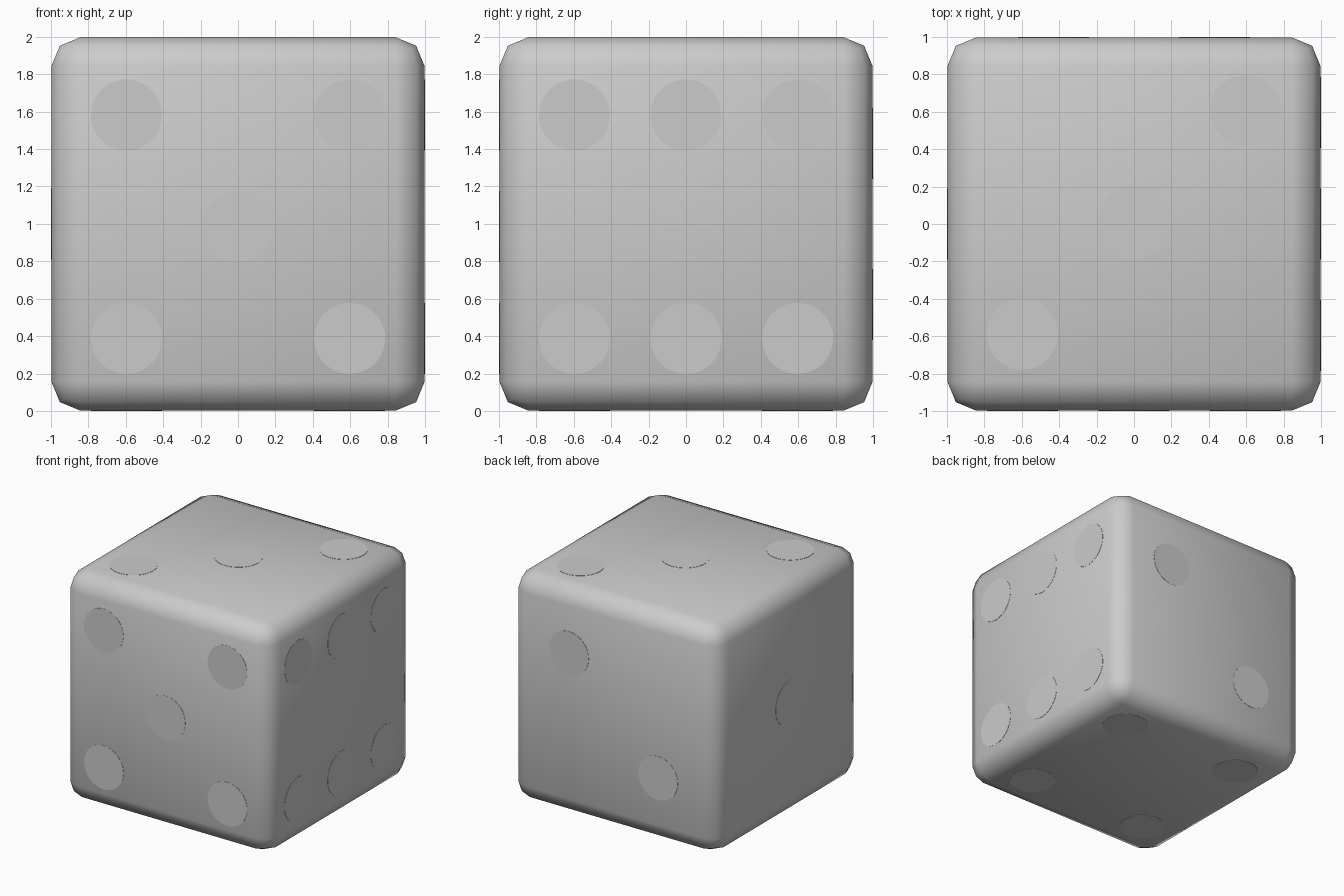
import bpy
from mathutils import Vector

if "Cube" in bpy.data.objects:
    bpy.data.objects.remove(bpy.data.objects["Cube"])

H = 0.998        # body half size, spots stand very slightly proud
CENTRE = Vector((0, 0, 1))

# rounded cube body
bpy.ops.mesh.primitive_cube_add(size=2 * H, location=CENTRE)
body = bpy.context.object
body.name = "die_body"
bevel = body.modifiers.new("rounded_edges", 'BEVEL')
bevel.width = 0.155
bevel.segments = 2
bevel.limit_method = 'NONE'
bpy.ops.object.shade_smooth()


def spots(face, normal, u_axis, v_axis, places, shift=0.0):
    """Thin round spots on one face, placed along its two axes."""
    n, u, v = Vector(normal), Vector(u_axis), Vector(v_axis)
    for i, (a, b) in enumerate(places):
        pos = CENTRE + n * (H - 0.002) + u * a + v * (b + shift)
        bpy.ops.mesh.primitive_cylinder_add(
            vertices=48, radius=0.19, depth=0.008, location=pos,
            rotation=n.to_track_quat('Z', 'Y').to_euler())
        bpy.context.object.name = f"{face}_spot_{i + 1}"


S, B = 0.597, 0.43
X, Y, Z = (1, 0, 0), (0, 1, 0), (0, 0, 1)
corners = [(a, b) for a in (-S, S) for b in (-S, S)]

# one to six spots, opposite faces add up to seven
spots("left", (-1, 0, 0), Y, Z, [(0, 0)])
spots("back", (0, 1, 0), X, Z, [(B, B), (-B, -B)])
spots("top", (0, 0, 1), X, Y, [(-S, -S), (0, 0), (S, S)], 0.008)
spots("bottom", (0, 0, -1), X, Y, corners)
spots("front", (0, -1, 0), X, Z, corners + [(0, 0)], -0.015)
spots("right", (1, 0, 0), Y, Z, corners + [(0, -S), (0, S)], -0.015)
